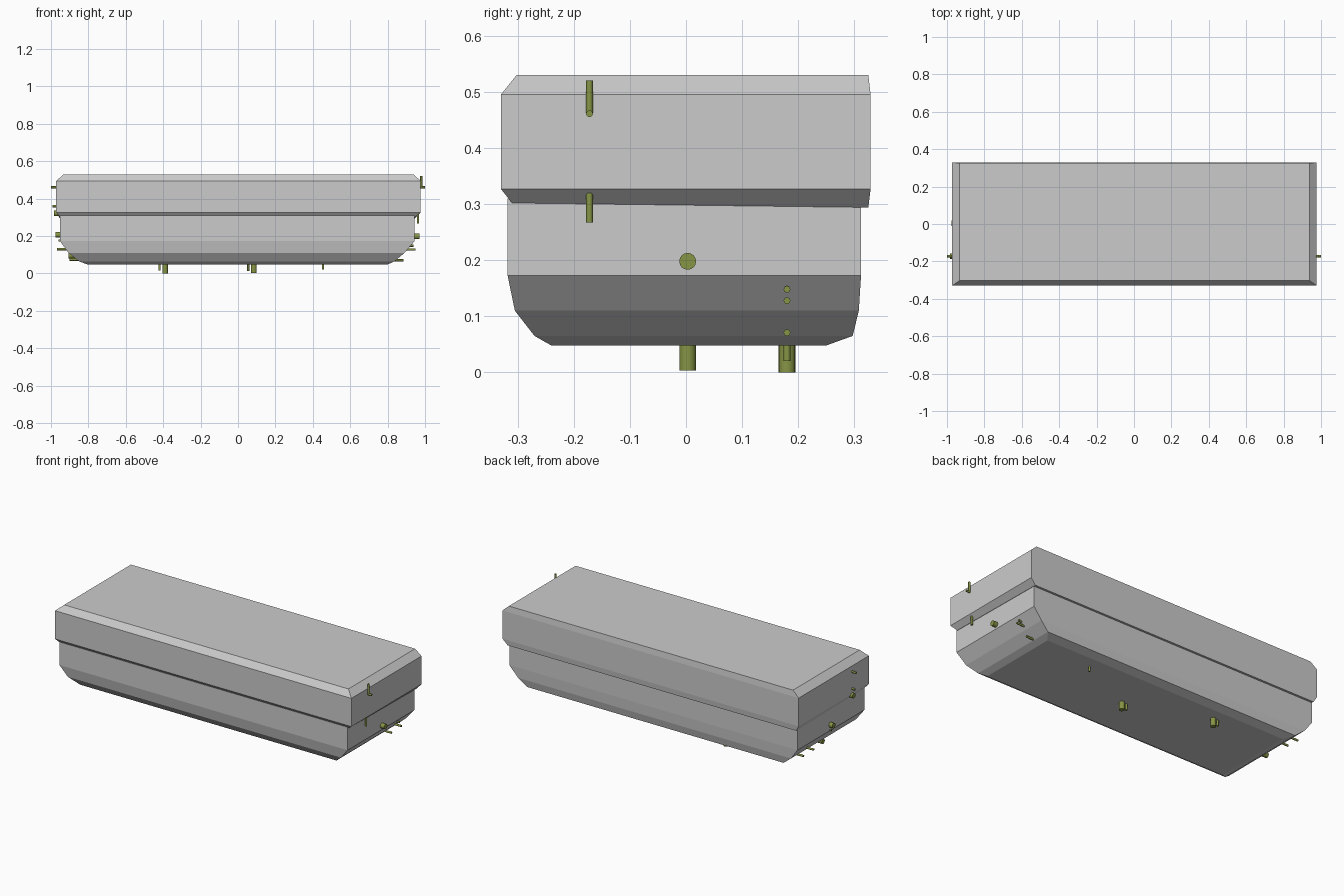
import bpy, bmesh
from mathutils import Vector

if "Cube" in bpy.data.objects:
    bpy.data.objects.remove(bpy.data.objects["Cube"])

olive = bpy.data.materials.new("olive")
olive.diffuse_color = (0.24, 0.30, 0.06, 1)
olive.use_nodes = True
olive.node_tree.nodes["Principled BSDF"].inputs["Base Color"].default_value = olive.diffuse_color


def loft(name, rings):
    """Closed shell through rectangular rings (x0, x1, y0, y1, z_front, z_back)."""
    bm = bmesh.new()
    loops = []
    for x0, x1, y0, y1, zf, zb in rings:
        loops.append([bm.verts.new(c) for c in
                      ((x0, y0, zf), (x1, y0, zf), (x1, y1, zb), (x0, y1, zb))])
    for a, b in zip(loops, loops[1:]):
        for i in range(4):
            j = (i + 1) % 4
            bm.faces.new((a[i], a[j], b[j], b[i]))
    bm.faces.new(loops[0][::-1])
    bm.faces.new(loops[-1])
    bmesh.ops.recalc_face_normals(bm, faces=bm.faces)
    me = bpy.data.meshes.new(name)
    bm.to_mesh(me)
    bm.free()
    bpy.context.collection.objects.link(bpy.data.objects.new(name, me))


def peg(name, start, end, radius):
    """Olive pin between two points."""
    a, b = Vector(start), Vector(end)
    bpy.ops.mesh.primitive_cylinder_add(vertices=16, radius=radius,
                                        depth=(b - a).length, location=(a + b) / 2)
    o = bpy.context.object
    o.name = name
    o.rotation_euler = (b - a).to_track_quat('Z', 'Y').to_euler()
    o.data.materials.append(olive)
    bpy.ops.object.shade_smooth_by_angle()


# Tapered lower tub
loft("lower_tub", [
    (-0.805, 0.80, -0.24, 0.25, 0.048, 0.048),
    (-0.85, 0.837, -0.27, 0.297, 0.065, 0.065),
    (-0.906, 0.89, -0.305, 0.308, 0.11, 0.11),
    (-0.952, 0.944, -0.318, 0.312, 0.173, 0.173),
    (-0.952, 0.944, -0.318, 0.312, 0.31, 0.31)])

# Chamfered upper lid, back edge hanging slightly lower
loft("upper_lid", [
    (-0.952, 0.946, -0.31, 0.325, 0.302, 0.294),
    (-0.972, 0.977, -0.33, 0.329, 0.327, 0.327),
    (-0.972, 0.977, -0.33, 0.329, 0.495, 0.495),
    (-0.932, 0.938, -0.302, 0.325, 0.53, 0.53)])

BIG, THIN = 0.015, 0.006
MID, BACK, FRONT = 0.003, 0.18, -0.172

# Pegs under the tub: x, y, lowest z, radius
for x, y, z, r in [(-0.39, BACK, 0.0, BIG), (-0.42, BACK, 0.015, THIN),
                   (0.085, MID, 0.003, BIG), (0.055, MID, 0.012, THIN),
                   (0.455, BACK, 0.02, THIN)]:
    peg("bottom_peg", (x, y, z), (x, y, 0.07), r)

# Pegs on both ends: outer x, inner x, y, z, radius
for xo, xi, y, z, r in [
        (0.97, 0.92, MID, 0.198, BIG), (0.937, 0.89, BACK, 0.148, THIN),
        (0.95, 0.87, BACK, 0.128, THIN), (0.885, 0.80, BACK, 0.071, THIN),
        (1.0, 0.95, FRONT, 0.461, THIN),
        (-1.0, -0.95, FRONT, 0.461, THIN), (-0.992, -0.95, FRONT, 0.36, THIN),
        (-0.985, -0.92, FRONT, 0.321, BIG), (-0.975, -0.92, MID, 0.207, BIG),
        (-0.96, -0.92, MID, 0.176, THIN), (-0.967, -0.89, BACK, 0.13, THIN),
        (-0.905, -0.84, MID, 0.095, BIG), (-0.90, -0.82, BACK, 0.074, THIN)]:
    peg("end_peg", (xi, y, z), (xo, y, z), r)

# Upright latch pins on the right end
peg("upper_latch_pin", (0.98, FRONT, 0.461), (0.98, FRONT, 0.52), THIN)
peg("lower_latch_pin", (0.963, FRONT, 0.267), (0.963, FRONT, 0.32), THIN)
